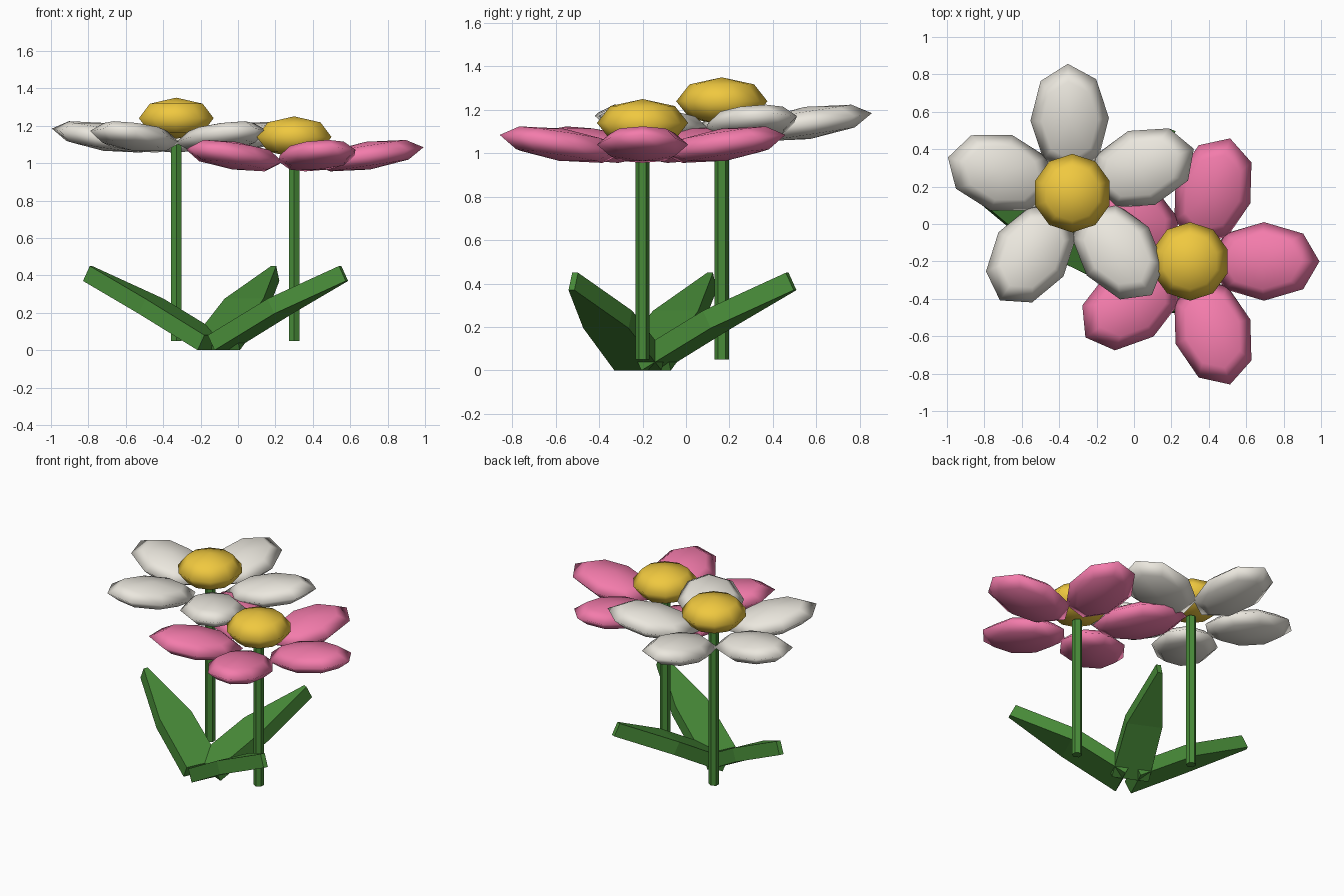
import bpy, bmesh
from math import radians, cos, sin
from mathutils import Matrix, Vector

if "Cube" in bpy.data.objects:
    bpy.data.objects.remove(bpy.data.objects["Cube"])


def material(name, rgb):
    m = bpy.data.materials.new(name)
    m.diffuse_color = (*rgb, 1)
    m.use_nodes = True
    m.node_tree.nodes["Principled BSDF"].inputs["Base Color"].default_value = m.diffuse_color
    return m


GREEN = material("leaf_green", (0.065, 0.26, 0.04))
WHITE = material("petal_white", (0.83, 0.80, 0.73))
PINK = material("petal_pink", (0.90, 0.20, 0.41))
YELLOW = material("center_yellow", (0.87, 0.58, 0.05))


def finish(bm, name, mat, smooth=False):
    bmesh.ops.recalc_face_normals(bm, faces=bm.faces)
    for f in bm.faces:
        f.smooth = smooth
    me = bpy.data.meshes.new(name)
    bm.to_mesh(me)
    bm.free()
    me.materials.append(mat)
    ob = bpy.data.objects.new(name, me)
    bpy.context.collection.objects.link(ob)
    return ob


def ellipsoid(name, mat, segments, rings, size, matrix):
    bm = bmesh.new()
    bmesh.ops.create_uvsphere(bm, u_segments=segments, v_segments=rings, radius=1,
                              matrix=matrix @ Matrix.Diagonal((*size, 1)))
    return finish(bm, name, mat, True)


def flower(name, x, y, z, phase, mat):
    # six-sided stem
    bm = bmesh.new()
    bottom, top = 0.05, z - 0.02
    bmesh.ops.create_cone(bm, cap_ends=True, segments=6, radius1=0.033, radius2=0.033,
                          depth=top - bottom,
                          matrix=Matrix.Translation((x, y, (top + bottom) / 2)))
    finish(bm, name + "_stem", GREEN)
    # domed flower center
    ellipsoid(name + "_center", YELLOW, 10, 4, (0.21, 0.21, 0.11),
              Matrix.Translation((x, y, z + 0.10)))
    # five petals tilted slightly upward
    for i in range(5):
        m = (Matrix.Translation((x, y, z))
             @ Matrix.Rotation(radians(phase + 72 * i), 4, 'Z')
             @ Matrix.Translation((0.395, 0, 0))
             @ Matrix.Rotation(-0.15, 4, 'Y'))
        ellipsoid(f"{name}_petal_{i + 1}", mat, 8, 4, (0.30, 0.21, 0.075), m)


def leaf(name, angle):
    # thick blade: base, middle and tip sections (radius, height, half width)
    a = radians(angle)
    out, side = Vector((cos(a), sin(a), 0)), Vector((-sin(a), cos(a), 0))
    base = Vector((-0.12, -0.20, 0))
    up = out * -0.04 + Vector((0, 0, 0.08))
    bm = bmesh.new()
    rings = []
    for r, z, w in ((0.05, 0, 0.12), (0.40, 0.195, 0.115), (0.775, 0.37, 0.015)):
        p = base + out * r + Vector((0, 0, z))
        rings.append([bm.verts.new(c) for c in
                      (p - side * w, p + side * w, p + side * w + up, p - side * w + up)])
    for lo, hi in zip(rings, rings[1:]):
        for i in range(4):
            j = (i + 1) % 4
            bm.faces.new((lo[i], lo[j], hi[j], hi[i]))
    bm.faces.new(rings[0])
    bm.faces.new(rings[-1])
    finish(bm, name, GREEN)


flower("white_flower", -0.33, 0.165, 1.14, 20, WHITE)
flower("pink_flower", 0.30, -0.20, 1.04, 0, PINK)

for n, ang in enumerate((-25, 65, 155)):
    leaf(f"leaf_{n + 1}", ang)
